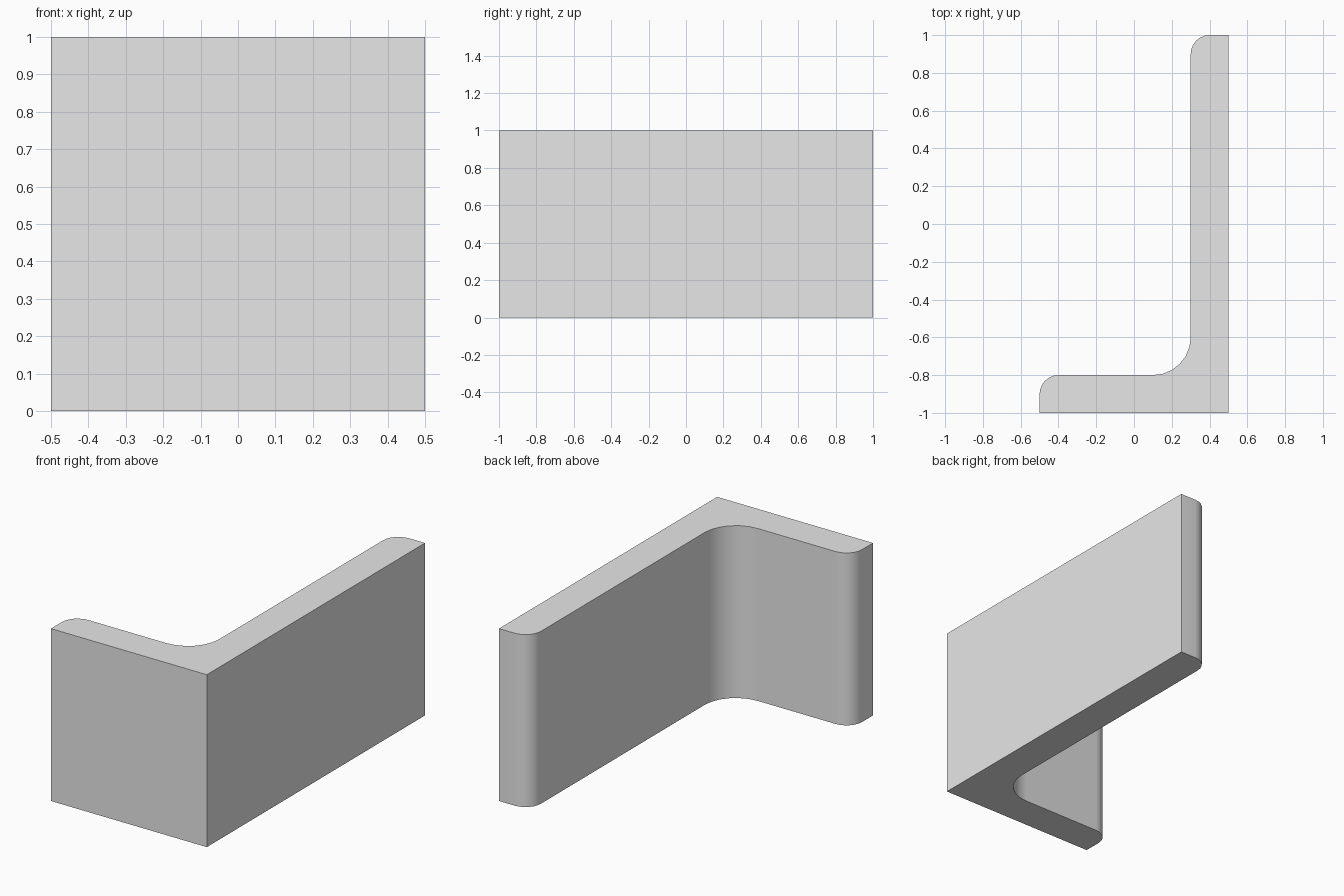
import bpy, bmesh
from math import radians, cos, sin

cube = bpy.data.objects.get("Cube")
if cube:
    bpy.data.objects.remove(cube, do_unlink=True)

HEIGHT = 1.0
THICK = 0.2
TOE_R = 0.1
ROOT_R = 0.2
STEPS = 6


def arc(cx, cy, r, start, end):
    """Points along a circular arc, angles in degrees."""
    angles = [radians(start + (end - start) * i / STEPS) for i in range(STEPS + 1)]
    return [(cx + r * cos(a), cy + r * sin(a)) for a in angles]


# Plain grey material
grey = bpy.data.materials.new("plain_grey")
grey.use_nodes = True
color = (0.8, 0.8, 0.8, 1.0)
grey.diffuse_color = color
grey.node_tree.nodes["Principled BSDF"].inputs["Base Color"].default_value = color

# L-shaped profile: square heel, rounded toes and a filleted inner corner
inner_x, inner_y = 0.5 - THICK, -1 + THICK
profile = [(-0.5, -1), (0.5, -1), (0.5, 1)]
profile += arc(inner_x + TOE_R, 1 - TOE_R, TOE_R, 90, 180)
profile += arc(inner_x - ROOT_R, inner_y + ROOT_R, ROOT_R, 0, -90)
profile += arc(-0.5 + TOE_R, inner_y - TOE_R, TOE_R, 90, 180)

# Extrude the profile upward into the angle bar
bm = bmesh.new()
base = bm.faces.new([bm.verts.new((x, y, 0)) for x, y in profile])
result = bmesh.ops.extrude_face_region(bm, geom=[base], use_keep_orig=True)
top = [g for g in result["geom"] if isinstance(g, bmesh.types.BMVert)]
bmesh.ops.translate(bm, verts=top, vec=(0, 0, HEIGHT))
bmesh.ops.recalc_face_normals(bm, faces=bm.faces)

mesh = bpy.data.meshes.new("angle_bar")
bm.to_mesh(mesh)
bm.free()
mesh.materials.append(grey)
bar = bpy.data.objects.new("angle_bar", mesh)
bpy.context.collection.objects.link(bar)

# Smooth fillets, crisp edges elsewhere
bpy.ops.object.select_all(action="DESELECT")
bar.select_set(True)
bpy.context.view_layer.objects.active = bar
bpy.ops.object.shade_smooth_by_angle(angle=radians(30))
